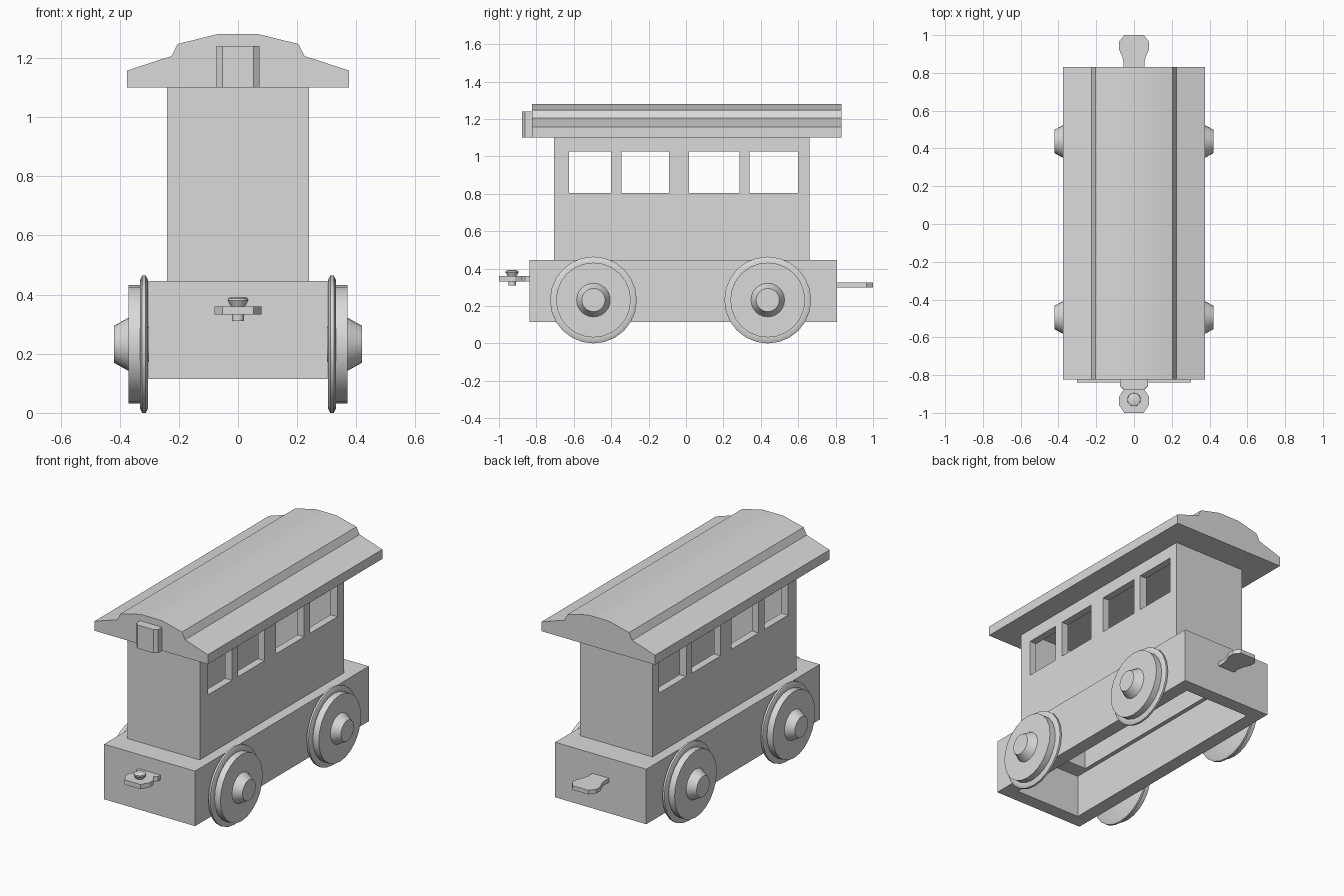
import bpy, bmesh, math
from mathutils import Vector

cube = bpy.data.objects.get("Cube")
if cube:
    bpy.data.objects.remove(cube, do_unlink=True)

grey = bpy.data.materials.new("plain grey")
grey.use_nodes = True
colour = (0.7, 0.7, 0.7, 1)
grey.diffuse_color = colour
next(n for n in grey.node_tree.nodes
     if n.type == 'BSDF_PRINCIPLED').inputs["Base Color"].default_value = colour


def finish(name, bm, smooth=True):
    """Turn a bmesh into a named, coloured object."""
    bmesh.ops.recalc_face_normals(bm, faces=bm.faces[:])
    me = bpy.data.meshes.new(name)
    bm.to_mesh(me)
    bm.free()
    me.materials.append(grey)
    if smooth:
        me.shade_smooth()
        me.set_sharp_from_angle(angle=math.radians(30))
    ob = bpy.data.objects.new(name, me)
    bpy.context.collection.objects.link(ob)
    return ob


def box(name, xs, ys, zs):
    bm = bmesh.new()
    bmesh.ops.create_cube(bm, size=1)
    for v in bm.verts:
        v.co = [(lo + hi) / 2 + c * (hi - lo)
                for c, (lo, hi) in zip(v.co, (xs, ys, zs))]
    return finish(name, bm, smooth=False)


def prism(name, half, base, offset):
    """Mirror half an outline in x, then extrude it by offset."""
    outline = half + [(-x, w) for x, w in reversed(half)]
    bm = bmesh.new()
    face = bm.faces.new([bm.verts.new(base(x, w)) for x, w in outline])
    ext = bmesh.ops.extrude_face_region(bm, geom=[face], use_keep_orig=True)
    bmesh.ops.translate(bm, vec=offset,
                        verts=[g for g in ext["geom"] if isinstance(g, bmesh.types.BMVert)])
    return finish(name, bm)


def lathe(name, profile, centre, axis, steps=24):
    """Revolve (distance along axis, radius) points about an axis."""
    axis, down = Vector(axis), Vector((0, 0, -1))
    side = down if abs(axis.z) < 0.5 else Vector((1, 0, 0))
    bm = bmesh.new()
    verts = [bm.verts.new(axis * d + side * r) for d, r in profile]
    edges = [bm.edges.new(pair) for pair in zip(verts, verts[1:])]
    bmesh.ops.spin(bm, geom=verts + edges, cent=(0, 0, 0), axis=axis,
                   angle=math.tau, steps=steps)
    bmesh.ops.remove_doubles(bm, verts=bm.verts[:], dist=0.0002)
    bmesh.ops.translate(bm, verts=bm.verts[:], vec=centre)
    return finish(name, bm)


def carve(ob, cutters):
    """Subtract the cutters and keep the resulting mesh."""
    for c in cutters:
        c.hide_render = True
        mod = ob.modifiers.new("cut", 'BOOLEAN')
        mod.operation, mod.solver, mod.object = 'DIFFERENCE', 'EXACT', c
    bpy.context.view_layer.update()
    graph = bpy.context.evaluated_depsgraph_get()
    mesh = bpy.data.meshes.new_from_object(ob.evaluated_get(graph))
    ob.modifiers.clear()
    ob.data = mesh
    for c in cutters:
        bpy.data.objects.remove(c, do_unlink=True)


# Chassis: open underneath, with an opening up into the cabin
room_x, room_y = (-0.195, 0.195), (-0.66, 0.615)
chassis = box("chassis", (-0.302, 0.302), (-0.838, 0.808), (0.115, 0.445))
carve(chassis, [box("hollow", (-0.22, 0.22), (-0.755, 0.725), (0, 0.375)),
                box("opening", room_x, room_y, (0.2, 0.6))])

# Cabin: hollow walls with four windows through both sides
cabin = box("cabin", (-0.24, 0.24), (-0.705, 0.66), (0.445, 1.1))
windows = [box("window", (-0.5, 0.5), ys, (0.805, 1.025))
           for ys in ((-0.625, -0.4), (-0.345, -0.09), (0.015, 0.285), (0.34, 0.6))]
carve(cabin, [box("room", room_x, room_y, (0.3, 1.3))] + windows)

# Roof with raised centre section
prism("roof", [(0.376, 1.1), (0.376, 1.157), (0.225, 1.206), (0.204, 1.247), (0.07, 1.28)],
      lambda x, z: (x, -0.823, z), (0, 1.654, 0))

# Lamp box under the front of the roof
prism("lamp_box", [(0.073, -0.8), (0.073, -0.86), (0.052, -0.876)],
      lambda x, y: (x, y, 1.1), (0, 0, 0.141))

# Couplings: front plate with a peg, rear plate plain
prism("front_coupling", [(0.072, -0.82), (0.072, -0.862), (0.055, -0.877), (0.08, -0.915),
                         (0.08, -0.955), (0.052, -1)],
      lambda x, y: (x, y, 0.332), (0, 0, 0.028))
prism("rear_coupling", [(0.055, 0.79), (0.055, 0.855), (0.062, 0.885), (0.08, 0.925),
                        (0.08, 0.965), (0.052, 1)],
      lambda x, y: (x, y, 0.3), (0, 0, 0.025))
lathe("coupling_peg", [(0.31, 0), (0.31, 0.02), (0.36, 0.02), (0.36, 0.024),
                       (0.38, 0.035), (0.387, 0.034), (0.392, 0.022), (0.392, 0)],
      (0, -0.93, 0), (0, 0, 1), 20)

# Wheels: stub, flange, tread and tapered hub
wheel = [(0.28, 0), (0.28, 0.06), (0.305, 0.06), (0.305, 0.218), (0.312, 0.232),
         (0.324, 0.232), (0.331, 0.218), (0.331, 0.2), (0.37, 0.2), (0.37, 0.09),
         (0.42, 0.062), (0.42, 0)]
for end, y in (("front", -0.495), ("rear", 0.437)):
    for side, sign in (("left", 1), ("right", -1)):
        lathe(f"{end}_{side}_wheel", wheel, (0, y, 0.232), (sign, 0, 0))
